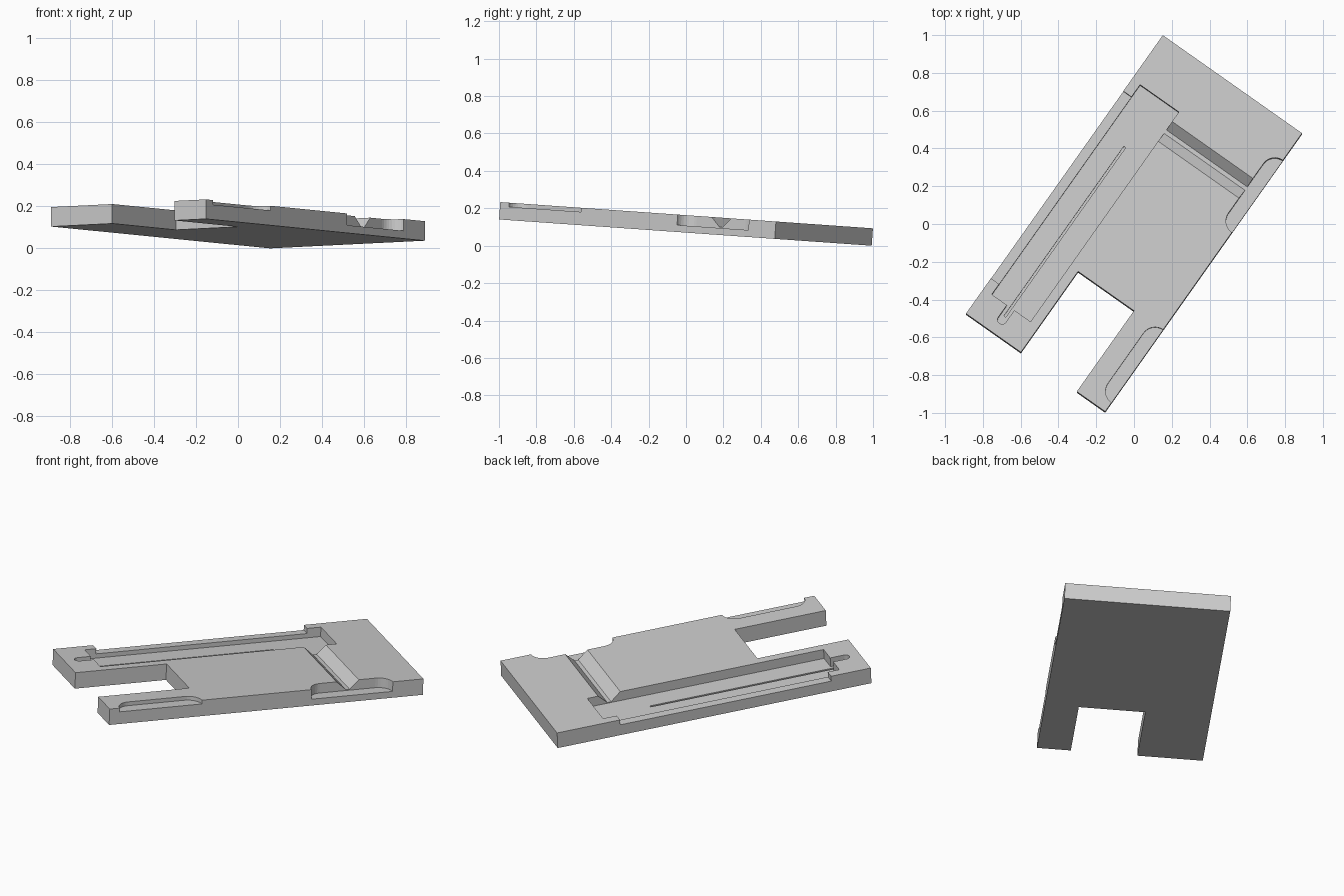
import bpy, bmesh, math
from mathutils import Matrix, Vector

if "Cube" in bpy.data.objects:
    bpy.data.objects.remove(bpy.data.objects["Cube"], do_unlink=True)

HALF_L, HALF_W, THICK = 0.904, 0.451, 0.093
TOP = THICK / 2

grey = bpy.data.materials.new("light grey")
grey.use_nodes = True
grey.diffuse_color = (0.6, 0.6, 0.6, 1)
grey.node_tree.nodes["Principled BSDF"].inputs["Base Color"].default_value = (0.6, 0.6, 0.6, 1)


def prism(name, points, offset):
    """Solid made by sweeping a closed outline of 3D points along an offset."""
    bm = bmesh.new()
    face = bm.faces.new([bm.verts.new(p) for p in points])
    new = bmesh.ops.extrude_face_region(bm, geom=[face])["geom"]
    verts = [g for g in new if isinstance(g, bmesh.types.BMVert)]
    bmesh.ops.translate(bm, verts=verts, vec=offset)
    bmesh.ops.recalc_face_normals(bm, faces=bm.faces[:])
    mesh = bpy.data.meshes.new(name)
    bm.to_mesh(mesh)
    bm.free()
    obj = bpy.data.objects.new(name, mesh)
    bpy.context.collection.objects.link(obj)
    return obj


def pocket(name, outline, depth):
    """Cutter sunk from the top face; outline in (length, width)."""
    return prism(name, [(u, -v, TOP - depth) for u, v in outline], (0, 0, depth + 0.05))


def rect(u0, u1, v0, v1):
    return [(u0, v0), (u1, v0), (u1, v1), (u0, v1)]


def arc(u, v, r, start, end, steps=8):
    angles = [math.radians(start + (end - start) * i / steps) for i in range(steps + 1)]
    return [(u + r * math.cos(a), v + r * math.sin(a)) for a in angles]


def scoop(u0, u1, r=0.074):
    """Finger scoop with two rounded corners, open at the side edge."""
    edge = HALF_W
    return ([(u0, edge + 0.05)] + arc(u0 + r, edge, r, 180, 270)
            + arc(u1 - r, edge, r, 270, 360) + [(u1, edge + 0.05)])


# Plain slab
slab = prism("slotted_plate", [(u, v, -TOP) for u, v in rect(-HALF_L, HALF_L, -HALF_W, HALF_W)],
             (0, 0, THICK))

# Cross groove with sloping walls
groove = prism("groove_cutter", [(u, 0.16, w) for u, w in
               [(0.558, TOP + 0.001), (0.558, TOP), (0.507, TOP - 0.05), (0.485, TOP - 0.05),
                (0.43, TOP), (0.43, TOP + 0.001)]], (0, -0.55, 0))

cutters = [
    pocket("notch_cutter", rect(-1, -0.379, -0.095, 0.267), 0.15),
    pocket("long_pocket_cutter", rect(-0.742, 0.62, -0.398, -0.147), 0.055),
    pocket("low_wall_cutter", rect(-0.675, 0.541, -0.5, -0.38), 0.03),
    pocket("end_slot_cutter", [(-0.7, -0.3), (-0.7, -0.252)] + arc(-0.82, -0.276, 0.024, 90, 270), 0.054),
    pocket("slit_cutter", rect(-0.795, 0.306, -0.282, -0.27), 0.07),
    groove,
    pocket("deep_scoop_cutter", scoop(0.26, 0.728), 0.056),
    pocket("shallow_scoop_cutter", scoop(-0.846, -0.372), 0.022),
]

# Cut every recess, then bake the result
for c in cutters:
    mod = slab.modifiers.new(c.name, "BOOLEAN")
    mod.operation, mod.solver, mod.object = "DIFFERENCE", "EXACT", c
    c.hide_render = True
bpy.context.view_layer.update()
mesh = bpy.data.meshes.new_from_object(slab.evaluated_get(bpy.context.evaluated_depsgraph_get()))
slab.modifiers.clear()
slab.data = mesh
for c in cutters:
    bpy.data.objects.remove(c, do_unlink=True)

# Turn and tilt the plate, and rest it on the ground
mesh.transform(Matrix.Rotation(math.radians(-4.03), 4, "X") @ Matrix.Rotation(math.radians(54.8), 4, "Z"))
mesh.transform(Matrix.Translation(Vector((0, 0, -min(v.co.z for v in mesh.vertices)))))
mesh.materials.clear()
mesh.materials.append(grey)
for p in mesh.polygons:
    p.material_index = 0
    p.use_smooth = False
